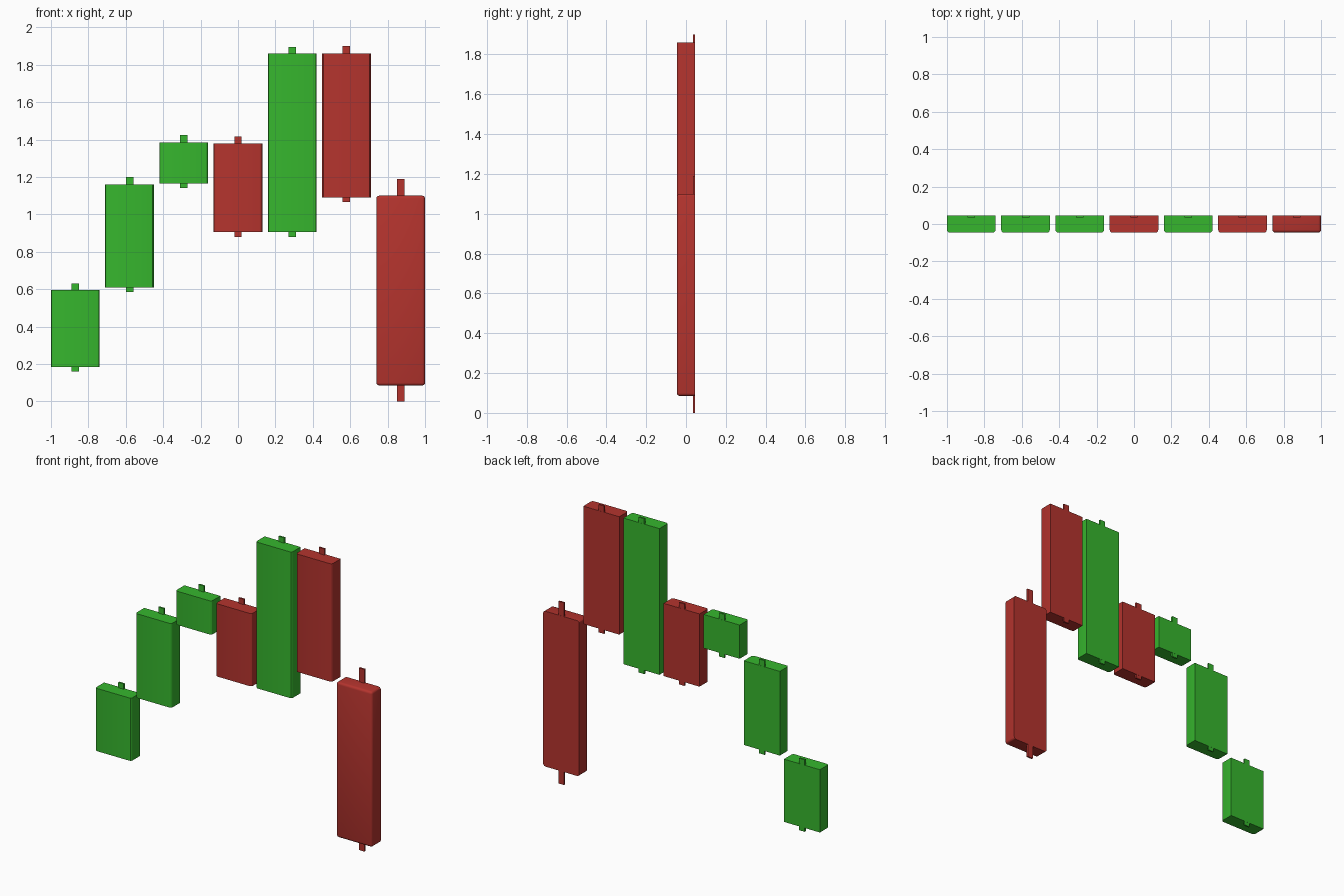
import bpy, bmesh
from mathutils import Matrix, Vector

if "Cube" in bpy.data.objects:
    bpy.data.objects.remove(bpy.data.objects["Cube"])

HALF_DEPTH = 0.046
WIDTH = 0.26


def material(name, colour):
    m = bpy.data.materials.new(name)
    m.diffuse_color = (*colour, 1)
    m.use_nodes = True
    m.node_tree.nodes["Principled BSDF"].inputs["Base Color"].default_value = m.diffuse_color
    return m


GREEN = material("rising_green", (0.037, 0.47, 0.027))
RED = material("falling_red", (0.46, 0.034, 0.027))


def box(name, lo, hi, mat, bevel_rule=None):
    """Box between two corners; edges matching bevel_rule are rounded."""
    lo, hi = Vector(lo), Vector(hi)
    bm = bmesh.new()
    bmesh.ops.create_cube(bm, size=1, matrix=Matrix.LocRotScale(
        (lo + hi) / 2, None, hi - lo))
    if bevel_rule:
        edges = [e for e in bm.edges if bevel_rule(*[v.co for v in e.verts])]
        bmesh.ops.bevel(bm, geom=edges, offset=0.015, segments=3,
                        profile=0.5, affect='EDGES')
    mesh = bpy.data.meshes.new(name)
    bm.to_mesh(mesh)
    bm.free()
    mesh.materials.append(mat)
    obj = bpy.data.objects.new(name, mesh)
    bpy.context.collection.objects.link(obj)
    if bevel_rule:
        bpy.ops.object.select_all(action='DESELECT')
        obj.select_set(True)
        bpy.context.view_layer.objects.active = obj
        bpy.ops.object.shade_smooth_by_angle()
    return obj


def front_uprights(a, b):
    return a.y < 0 and b.y < 0 and abs(a.z - b.z) > 0.01


def all_but_back(a, b):
    return a.y < 0 or b.y < 0


# Bar bottom, bar top, wick bottom, wick top, colour
bars = [
    (0.185, 0.595, 0.16, 0.63, GREEN),
    (0.61, 1.16, 0.585, 1.20, GREEN),
    (1.165, 1.385, 1.14, 1.425, GREEN),
    (0.905, 1.38, 0.88, 1.415, RED),
    (0.905, 1.86, 0.88, 1.895, GREEN),
    (1.09, 1.86, 1.065, 1.90, RED),
    (0.085, 1.10, 0.0, 1.19, RED),
]

for i, (z0, z1, w0, w1, mat) in enumerate(bars):
    x = (i - 3) * 0.29
    # Chart bar: front uprights rounded, the last bar rounded all around
    rule = all_but_back if i == 6 else front_uprights
    box(f"bar_{i + 1}", (x - WIDTH / 2, -HALF_DEPTH, z0),
        (x + WIDTH / 2, HALF_DEPTH, z1), mat, rule)
    # Thin wick strip running along the back
    box(f"wick_{i + 1}", (x - 0.02, 0.034, w0), (x + 0.02, 0.0455, w1), mat)
